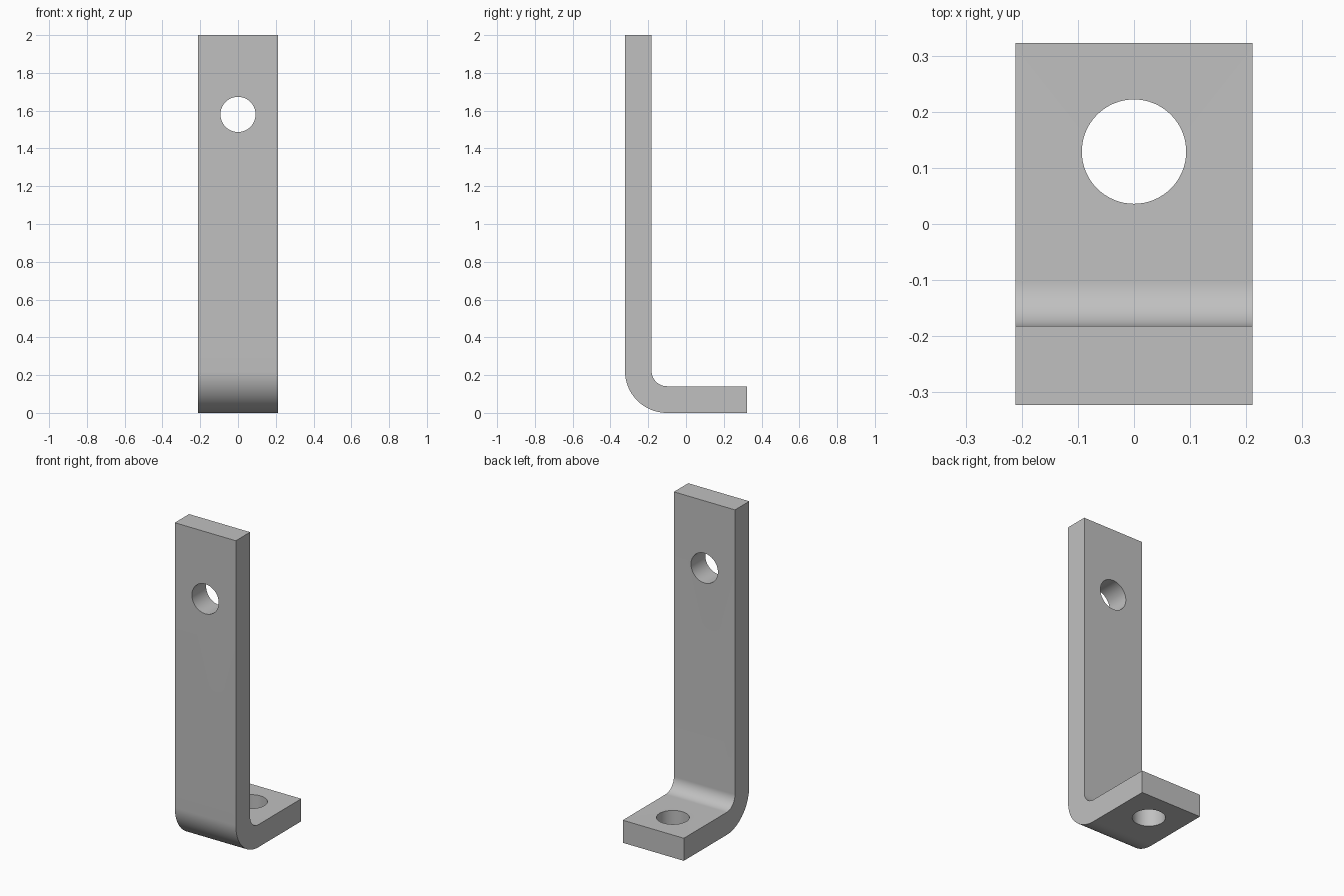
import bpy
import bmesh
from math import pi, sin, cos, radians

cube = bpy.data.objects.get("Cube")
if cube:
    bpy.data.objects.remove(cube, do_unlink=True)

HALF_W, HALF_D, HEIGHT = 0.211, 0.323, 2.0
THICK, R_IN = 0.141, 0.081
R_OUT = R_IN + THICK
HOLE_R = 0.093
BEND_STEPS = 24

steel = bpy.data.materials.new("grey steel")
steel.use_nodes = True
GREY = (0.53, 0.53, 0.53, 1)
steel.diffuse_color = GREY
steel.node_tree.nodes["Principled BSDF"].inputs["Base Color"].default_value = GREY


def bend(radius):
    """Quarter arc in the YZ plane, from the upright down to the foot."""
    cy, cz = -HALF_D + R_OUT, R_OUT
    angles = [pi + pi / 2 * i / BEND_STEPS for i in range(BEND_STEPS + 1)]
    return [(cy + radius * cos(a), cz + radius * sin(a)) for a in angles]


def hole_cutter(name, location, rotation):
    bpy.ops.mesh.primitive_cylinder_add(vertices=64, radius=HOLE_R, depth=3 * THICK,
                                        location=location, rotation=rotation)
    cutter = bpy.context.object
    cutter.name = name
    cutter.hide_render = True
    return cutter


# Bent strip: L-shaped side profile extruded across the width
profile = [(-HALF_D, HEIGHT)] + bend(R_OUT) + [(HALF_D, 0), (HALF_D, THICK)]
profile += bend(R_IN)[::-1] + [(-HALF_D + THICK, HEIGHT)]
bm = bmesh.new()
side = bm.faces.new([bm.verts.new((-HALF_W, y, z)) for y, z in profile])
extruded = bmesh.ops.extrude_face_region(bm, geom=[side])["geom"]
bmesh.ops.translate(bm, vec=(2 * HALF_W, 0, 0),
                    verts=[v for v in extruded if isinstance(v, bmesh.types.BMVert)])
bmesh.ops.recalc_face_normals(bm, faces=bm.faces)
mesh = bpy.data.meshes.new("angle_bracket")
bm.to_mesh(mesh)
bm.free()
mesh.materials.append(steel)
bracket = bpy.data.objects.new("angle_bracket", mesh)
bpy.context.collection.objects.link(bracket)

# Bolt holes through the upright and the foot
cutters = [
    hole_cutter("upright_hole_cutter", (0, -HALF_D + THICK / 2, 1.58), (pi / 2, 0, 0)),
    hole_cutter("foot_hole_cutter", (0, 0.129, THICK / 2), (0, 0, 0)),
]
bpy.ops.object.select_all(action='DESELECT')
bracket.select_set(True)
bpy.context.view_layer.objects.active = bracket
for cutter in cutters:
    cutter.data.materials.append(steel)
    cut = bracket.modifiers.new(cutter.name, 'BOOLEAN')
    cut.operation = 'DIFFERENCE'
    cut.solver = 'EXACT'
    cut.object = cutter
    bpy.ops.object.modifier_apply(modifier=cut.name)
    bpy.data.objects.remove(cutter, do_unlink=True)

# Smooth bend and hole walls, crisp edges
bpy.ops.object.shade_smooth_by_angle(angle=radians(30))
